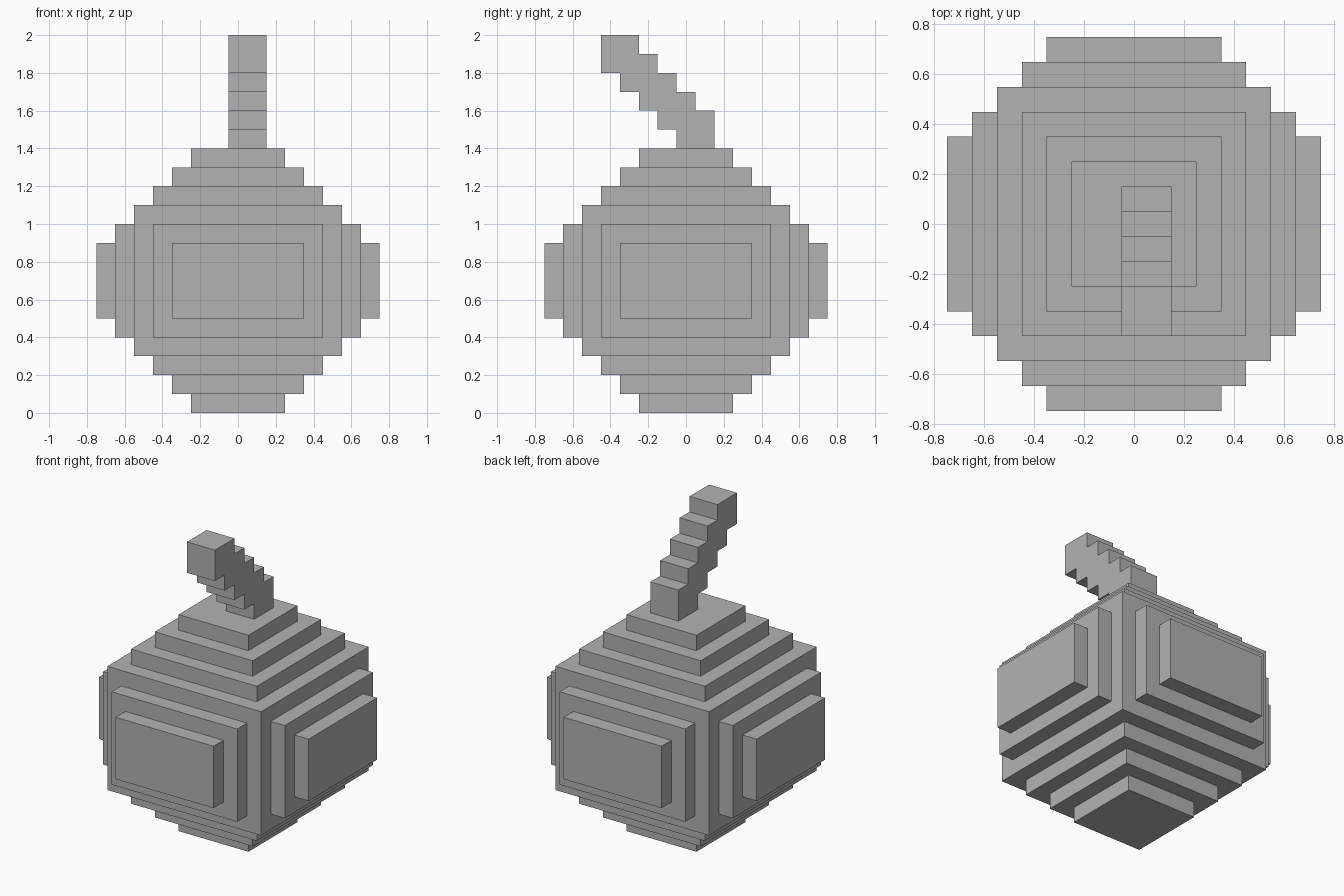
import bpy
import bmesh

cube = bpy.data.objects.get("Cube")
if cube:
    bpy.data.objects.remove(cube, do_unlink=True)

GREY = (0.448, 0.448, 0.448, 1.0)
STEP = 0.1

grey = bpy.data.materials.new("plain grey")
grey.use_nodes = True
grey.diffuse_color = GREY
grey.node_tree.nodes["Principled BSDF"].inputs["Base Color"].default_value = GREY


def add_object(name, bm):
    bmesh.ops.recalc_face_normals(bm, faces=bm.faces)
    mesh = bpy.data.meshes.new(name)
    bm.to_mesh(mesh)
    bm.free()
    mesh.materials.append(grey)
    obj = bpy.data.objects.new(name, mesh)
    bpy.context.collection.objects.link(obj)
    return obj


def stepped_stack(name, rings, place, cap_start=True):
    """Bridge rectangular rings (half width, half depth, offset) and cap the ends."""
    bm = bmesh.new()
    loops = []
    for a, b, t in rings:
        corners = [(-a, -b), (a, -b), (a, b), (-a, b)]
        loops.append([bm.verts.new(place(u, v, t)) for u, v in corners])
    for low, high in zip(loops, loops[1:]):
        for i in range(4):
            j = (i + 1) % 4
            bm.faces.new((low[i], low[j], high[j], high[i]))
    if cap_start:
        bm.faces.new(loops[0][::-1])
    bm.faces.new(loops[-1])
    return add_object(name, bm)


# Body: square tiers widening to a tall middle block, then narrowing again
tiers = [(0.25, 0.0, 0.1), (0.35, 0.1, 0.2), (0.45, 0.2, 0.3), (0.55, 0.3, 1.1),
         (0.45, 1.1, 1.2), (0.35, 1.2, 1.3), (0.25, 1.3, 1.4)]
rings = [(half, half, z) for half, low, high in tiers for z in (low, high)]
stepped_stack("body", rings, lambda u, v, t: (u, v, t))

# Side panels: two raised steps on each of the four sides
panel = [(0.45, 0.3, 0.55), (0.45, 0.3, 0.65), (0.35, 0.2, 0.65), (0.35, 0.2, 0.75)]
for name, nx, ny in (("front", 0, -1), ("back", 0, 1), ("left", 1, 0), ("right", -1, 0)):
    stepped_stack(name + "_panel", panel,
                  lambda u, v, t, nx=nx, ny=ny: (nx * t - ny * u, ny * t + nx * u, 0.7 + v),
                  cap_start=False)

# Stem: a stair-shaped side profile leaning forward, extruded across its width
front_edge, back_edge = [], []
for i in range(5):
    y, z = -0.05 - i * STEP, 1.4 + i * STEP
    front_edge += [(y, z), (y, z + STEP)]
    back_edge += [(y + 2 * STEP, z + STEP), (y + 2 * STEP, z + 2 * STEP)]
back_edge[0] = (0.15, 1.4)
front_edge[-1] = (-0.45, 2.0)
outline = front_edge + back_edge[::-1]

bm = bmesh.new()
side = bm.faces.new([bm.verts.new((-0.05, y, z)) for y, z in outline])
extruded = bmesh.ops.extrude_face_region(bm, geom=[side], use_keep_orig=True)
moved = [g for g in extruded["geom"] if isinstance(g, bmesh.types.BMVert)]
bmesh.ops.translate(bm, verts=moved, vec=(2 * STEP, 0, 0))
add_object("stem", bm)
